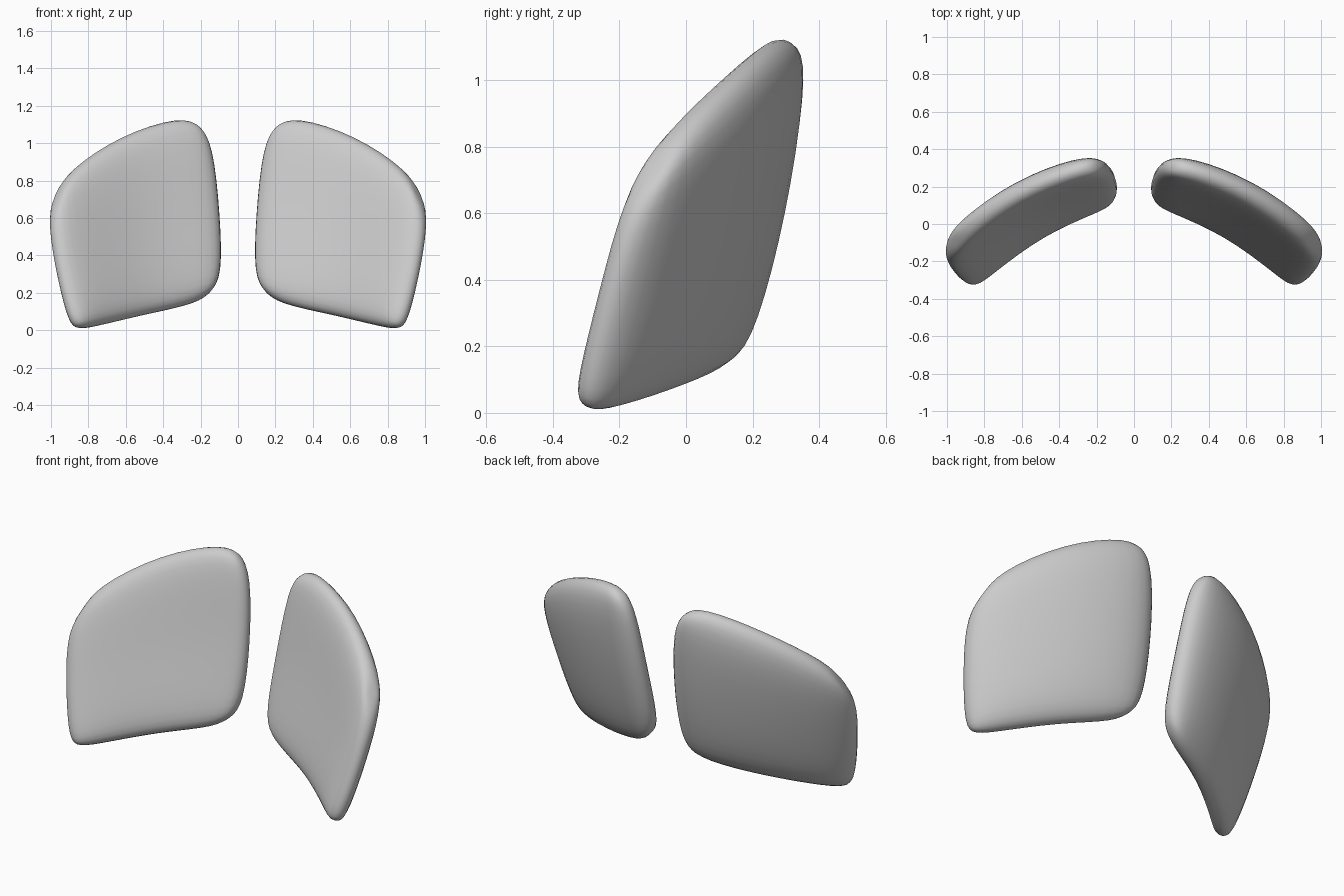
import bpy, bmesh
from mathutils import Vector

if "Cube" in bpy.data.objects:
    bpy.data.objects.remove(bpy.data.objects["Cube"])

mat = bpy.data.materials.new("light_grey")
mat.use_nodes = True
grey = (0.6, 0.6, 0.6, 1)
mat.diffuse_color = grey
mat.node_tree.nodes["Principled BSDF"].inputs["Base Color"].default_value = grey

# Middle sheet of the pad: rows bottom to top, each from inner to outer edge
ROWS = [[(.08, .12, .16), (.50, -.03, .08), (.88, -.345, -.02)],
        [(.09, .245, .62), (.55, .11, .56), (.975, -.255, .34)],
        [(.15, .325, 1.17), (.63, .175, 1.05), (1.03, -.145, .74)]]
LINES = (-1, -.7, 0, .7, 1)
# How far each corner is drawn in, keyed by (u, v)
CORNERS = {(-1, -1): .86, (1, -1): .95, (-1, 1): .88, (1, 1): .82}


def blend(t, pts):
    a, b, c = (Vector(p) for p in pts)
    return a * (t * (t - 1) / 2) + b * (1 - t * t) + c * (t * (t + 1) / 2)


def sheet(u, v):
    return blend(v, [blend(u, row) for row in ROWS])


def normal(u, v):
    e = 0.01
    du = sheet(u + e, v) - sheet(u - e, v)
    dv = sheet(u, v + e) - sheet(u, v - e)
    return du.cross(dv).normalized()      # points to the front


def make_pad(name, side):
    bm = bmesh.new()
    n = len(LINES)
    layers = []
    for d, bulge in ((1, .08), (-1, .095)):
        grid = []
        for v in LINES:
            for u in LINES:
                half = .05 if max(abs(u), abs(v)) == 1 else bulge
                k = CORNERS.get((u, v), 1)
                p = sheet(u * k, v * k) + normal(u * k, v * k) * d * half
                grid.append(bm.verts.new((p.x * side, p.y, p.z)))
        layers.append(grid)
    # Front and back sheets
    for g in layers:
        for j in range(n - 1):
            for i in range(n - 1):
                k = j * n + i
                bm.faces.new((g[k], g[k + 1], g[k + n + 1], g[k + n]))
    # Rim joining the two sheets
    ring = ([i for i in range(n)] + [j * n + n - 1 for j in range(1, n)]
            + [n * n - 1 - i for i in range(1, n)]
            + [j * n for j in range(n - 2, 0, -1)])
    f, b = layers
    for p, q in zip(ring, ring[1:] + ring[:1]):
        bm.faces.new((f[p], f[q], b[q], b[p]))
    bmesh.ops.recalc_face_normals(bm, faces=bm.faces)
    for face in bm.faces:
        face.smooth = True
    me = bpy.data.meshes.new(name)
    bm.to_mesh(me)
    bm.free()
    me.materials.append(mat)
    ob = bpy.data.objects.new(name, me)
    bpy.context.collection.objects.link(ob)
    sub = ob.modifiers.new("rounding", "SUBSURF")
    sub.levels = sub.render_levels = 2


make_pad("left_pad", 1)
make_pad("right_pad", -1)
